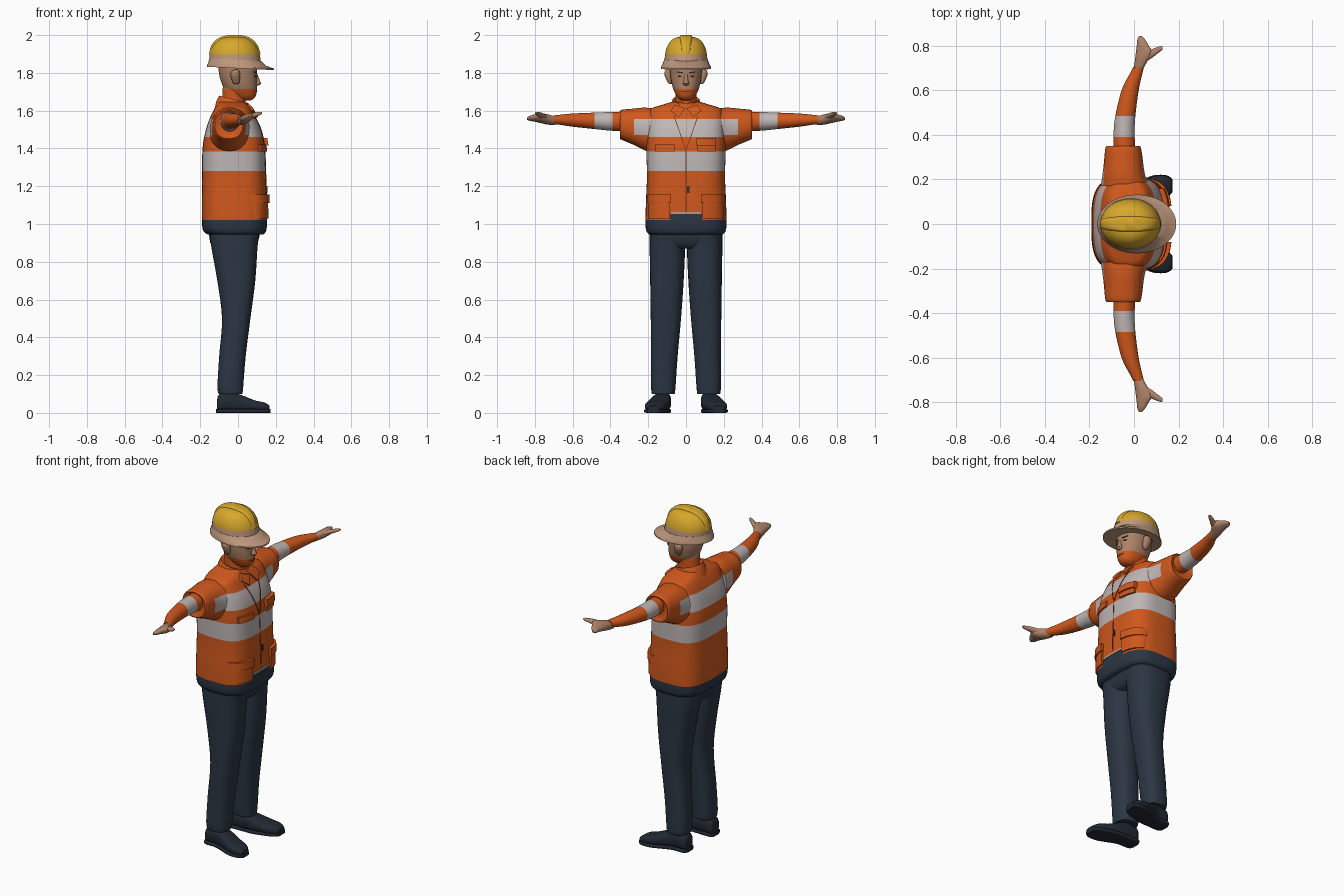
import bpy, bmesh, math
from mathutils import Vector
from mathutils.bvhtree import BVHTree

cube = bpy.data.objects.get("Cube")
if cube:
    bpy.data.objects.remove(cube)


def material(name, *rgb):
    color = [(c / 255) ** 2.2 for c in rgb] + [1]
    mat = bpy.data.materials.new(name)
    mat.use_nodes = True
    mat.diffuse_color = color
    mat.node_tree.nodes["Principled BSDF"].inputs["Base Color"].default_value = color
    return mat


orange = material("orange cloth", 206, 88, 34)
seam = material("dark orange seam", 120, 50, 24)
silver = material("reflective grey", 190, 181, 180)
navy = material("navy cloth", 47, 57, 69)
black = material("dark shoe leather", 39, 45, 54)
skin = material("skin", 172, 130, 103)
tan = material("tan helmet rim", 190, 151, 124)
yellow = material("yellow helmet", 214, 166, 47)
brown = material("dark brown", 62, 46, 40)


def finish(name, bm, mats, cuts=(), rule=None, angle=45):
    """Cut along colour borders, paint by rule, and return a surface lookup."""
    for axis, value in cuts:
        normal = Vector((0, 0, 0))
        normal[axis] = 1
        bmesh.ops.bisect_plane(bm, geom=bm.verts[:] + bm.edges[:] + bm.faces[:],
                               plane_co=normal * value, plane_no=normal)
    bmesh.ops.recalc_face_normals(bm, faces=bm.faces)
    if rule:
        for face in bm.faces:
            face.material_index = int(rule(face.calc_center_median()))
    mesh = bpy.data.meshes.new(name)
    bm.to_mesh(mesh)
    for mat in mats:
        mesh.materials.append(mat)
    mesh.shade_smooth()
    mesh.set_sharp_from_angle(angle=math.radians(angle))
    bpy.context.collection.objects.link(bpy.data.objects.new(name, mesh))
    tree = BVHTree.FromBMesh(bm)
    bm.free()
    return tree


def spline(rings, steps):
    """Smooth the ring sizes between the given stations."""
    out = []
    for i in range(len(rings) - 1):
        p = [rings[max(0, min(len(rings) - 1, i + k))] for k in (-1, 0, 1, 2)]
        for s in range(steps):
            t = s / steps
            out.append([b + t / 2 * (c - a + t * (2 * a - 5 * b + 4 * c - d
                        + t * (3 * (b - c) + d - a))) for a, b, c, d in zip(*p)])
    return out + [rings[-1]]


def loft(name, axis, rings, *mats, power=2, sides=32, steps=4, side=1,
         warp=None, cuts=(), rule=None):
    """Skin rings of (station, low, high, low, high) along an axis."""
    bm = bmesh.new()
    loops = []
    for t, a0, a1, b0, b1 in spline(rings, steps):
        loop = []
        for k in range(sides):
            angle = math.tau * (k + 0.5) / sides
            c, s = [math.copysign(abs(v) ** (2 / power), v)
                    for v in (math.cos(angle), math.sin(angle))]
            a = (a0 + a1 + c * (a1 - a0)) / 2
            b = (b0 + b1 + s * (b1 - b0)) / 2
            co = Vector({"x": (t, a, b), "y": (a, t, b), "z": (a, b, t)}[axis])
            if warp:
                co.z += warp(co)
            co.y *= side
            loop.append(bm.verts.new(co))
        loops.append(loop)
    for low, high in zip(loops, loops[1:]):
        for k in range(sides):
            j = (k + 1) % sides
            bm.faces.new((low[k], low[j], high[j], high[k]))
    bm.faces.new(loops[0])
    bm.faces.new(loops[-1])
    return finish(name, bm, mats, cuts, rule)


def sym(rows):
    """Expand (station, low, high, half width) to full rings."""
    return [(t, a, b, -w, w) for t, a, b, w in rows]


def patch(name, tree, corners, depth, mat, n=8):
    """Lay a four-cornered (y, z) panel on the front of a surface."""
    bm = bmesh.new()
    p = [Vector(c) for c in corners]
    grid = []
    for i in range(n + 1):
        row = []
        for j in range(n + 1):
            q = p[0].lerp(p[1], i / n).lerp(p[3].lerp(p[2], i / n), j / n)
            hit = tree.ray_cast(Vector((1, q.x, q.y)), Vector((-1, 0, 0)))[0]
            row.append(bm.verts.new((hit.x if hit else 0, q.x, q.y)))
        grid.append(row)
    for i in range(n):
        for j in range(n):
            bm.faces.new((grid[i][j], grid[i + 1][j], grid[i + 1][j + 1], grid[i][j + 1]))
    top = bmesh.ops.extrude_face_region(bm, geom=bm.faces[:])["geom"]
    bmesh.ops.translate(bm, vec=(depth, 0, 0),
                        verts=[v for v in top if isinstance(v, bmesh.types.BMVert)])
    finish(name, bm, [mat], angle=35)


def panel(name, tree, y0, y1, z0, z1, depth, mat):
    patch(name, tree, [(y0, z0), (y1, z0), (y1, z1), (y0, z1)], depth, mat)


# Jacket with reflective bands and dark hem
def jacket_color(c):
    if c.z < 1.02 or (c.z < 1.055 and c.x > 0 and abs(c.y) < 0.085):
        return 2
    return 1.28 < c.z < 1.385 or 1.46 < c.z < 1.555


jacket = loft("jacket", "z", sym([
    (.945, -.16, .135, .195), (.975, -.188, .152, .213), (1.1, -.192, .153, .213),
    (1.25, -.19, .148, .207), (1.4, -.188, .142, .21), (1.5, -.17, .122, .205),
    (1.57, -.145, .09, .2), (1.61, -.125, .068, .185), (1.63, -.112, .052, .13),
    (1.645, -.1, .035, .08)]), orange, silver, navy, power=3.2, sides=56,
    cuts=[(2, z) for z in (1.02, 1.055, 1.28, 1.385, 1.46, 1.555)] + [(1, -.085), (1, .085)],
    rule=jacket_color)

# Front seams, zip and hem lining
panel("front_seam", jacket, -.002, .002, 1.06, 1.4, .002, seam)
panel("zip_pull", jacket, .006, .018, 1.165, 1.2, .006, brown)
panel("hem_lining", jacket, -.08, .08, 1.052, 1.064, .003, tan)
panel("chest_pocket", jacket, .06, .155, 1.385, 1.435, .012, orange)
panel("chest_pocket_flap", jacket, .055, .16, 1.415, 1.455, .022, orange)
panel("plain_pocket_flap", jacket, -.165, -.06, 1.385, 1.42, .01, orange)

# Collar and neck
loft("collar", "z", sym([(1.585, -.125, .08, .095), (1.63, -.115, .065, .082),
     (1.662, -.1, .055, .07), (1.656, -.09, .045, .06)]), orange, steps=1,
     warp=lambda c: -.25 * (c.x + .03))
loft("neck", "z", sym([(1.58, -.09, .05, .06), (1.65, -.085, .04, .055),
     (1.74, -.08, .04, .058)]), orange, skin, cuts=[(2, 1.715)], rule=lambda c: c.z > 1.715)

# Head with a covered jaw
head = loft("head", "z", sym([
    (1.655, .01, .07, .025), (1.67, -.03, .09, .045), (1.7, -.065, .1, .062),
    (1.74, -.085, .101, .075), (1.79, -.1, .1, .083), (1.85, -.105, .1, .086),
    (1.9, -.1, .085, .08)]), orange, skin, power=2.2, cuts=[(2, 1.715)],
    rule=lambda c: c.z > 1.715)
loft("nose", "z", sym([(1.8, .085, .1, .008), (1.76, .085, .116, .012),
     (1.743, .085, .123, .017), (1.733, .085, .108, .011)]), skin, sides=12, steps=2)
panel("mouth", head, -.024, .024, 1.7, 1.704, .002, seam)

# Hard hat: shell, raised ridge and brim
loft("helmet_shell", "z", sym([
    (1.835, -.152, .125, .116), (1.9, -.15, .115, .111), (1.94, -.137, .1, .1),
    (1.97, -.112, .075, .08), (1.987, -.08, .045, .052), (1.993, -.04, .005, .015)]),
    tan, yellow, cuts=[(2, 1.898)], rule=lambda c: c.z > 1.898)
loft("helmet_ridge", "z", sym([
    (1.898, -.154, .12, .035), (1.94, -.144, .107, .036), (1.972, -.12, .083, .036),
    (1.992, -.085, .05, .034), (2, -.045, .01, .028)]), yellow, power=3.5)
loft("helmet_brim", "z", sym([
    (1.87, -.152, .122, .115), (1.845, -.158, .15, .125), (1.832, -.165, .19, .132),
    (1.824, -.165, .19, .132), (1.828, -.15, .12, .11)]), tan, sides=48, steps=1,
    warp=lambda c: -.05 * c.x)

# Hips under the jacket
loft("hips", "z", sym([(.87, -.12, .08, .15), (.9, -.148, .105, .185),
     (.97, -.155, .12, .195)]), navy, power=2.8, steps=2)

for s, label in ((1, "left"), (-1, "right")):
    # Face details
    patch(label + "_brow", head, [(s * .016, 1.797), (s * .05, 1.802), (s * .05, 1.808),
          (s * .016, 1.804)], .003, brown)
    patch(label + "_eye", head, [(s * .02, 1.781), (s * .034, 1.776), (s * .046, 1.782),
          (s * .034, 1.789)], .002, brown)
    loft(label + "_ear", "z", [
        (1.74, -.02, .0, .075, .088), (1.75, -.028, .008, .075, .097),
        (1.785, -.04, .012, .075, .113), (1.808, -.034, .008, .078, .113),
        (1.818, -.02, .0, .08, .1)], skin, sides=16, side=s)

    # Collar wings, lapel seams and hip pockets
    patch(label + "_collar_wing", jacket, [(s * .004, 1.612), (s * .038, 1.565),
          (s * .082, 1.6), (s * .06, 1.632)], .014, orange)
    patch(label + "_lapel_seam", jacket, [(s * .002, 1.4), (s * .006, 1.4),
          (s * .066, 1.575), (s * .062, 1.575)], .003, seam)
    panel(label + "_hip_pocket", jacket, s * .085, s * .2, 1.03, 1.12, .01, orange)
    panel(label + "_hip_pocket_flap", jacket, s * .08, s * .203, 1.11, 1.155, .018, orange)

    # Short outer sleeve with the chest band carried across
    loft(label + "_sleeve", "y", [
        (.17, -.15, .07, 1.375, 1.612), (.22, -.142, .05, 1.39, 1.617),
        (.28, -.135, .041, 1.42, 1.611), (.335, -.13, .033, 1.443, 1.606),
        (.35, -.123, .026, 1.452, 1.6), (.343, -.105, .01, 1.475, 1.59)],
        orange, silver, power=2.3, steps=2, side=s,
        cuts=[(2, 1.47), (2, 1.555), (1, s * .275), (0, -.04)],
        rule=lambda c: 1.47 < c.z < 1.555 and abs(c.y) < .275
        and (c.x > -.04 or abs(c.y) < .24))

    # Arm with a reflective band
    loft(label + "_arm", "y", [
        (.3, -.092, .008, 1.488, 1.596), (.4, -.092, .003, 1.494, 1.593),
        (.48, -.085, .006, 1.502, 1.59), (.6, -.056, .021, 1.515, 1.585),
        (.68, -.016, .039, 1.527, 1.577), (.705, -.004, .045, 1.53, 1.574)],
        orange, silver, side=s, cuts=[(1, s * .39), (1, s * .485)],
        rule=lambda c: .39 < abs(c.y) < .485)

    # Hand and thumb
    def tilt(c):
        return .3 * (c.x - .045)
    loft(label + "_hand", "y", [
        (.69, -.004, .038, 1.533, 1.575), (.73, .003, .06, 1.532, 1.582),
        (.77, .008, .082, 1.538, 1.583), (.8, .012, .066, 1.546, 1.58),
        (.825, .014, .052, 1.551, 1.575), (.843, .022, .036, 1.557, 1.567)],
        skin, power=2.4, sides=20, side=s, warp=tilt)
    loft(label + "_thumb", "x", [
        (.035, .715, .77, 1.54, 1.575), (.08, .745, .785, 1.55, 1.577),
        (.115, .772, .798, 1.555, 1.573), (.128, .782, .797, 1.56, 1.568)],
        skin, sides=14, side=s, warp=tilt)

    # Trouser leg
    loft(label + "_leg", "z", [
        (.96, -.15, .115, .004, .193), (.88, -.142, .104, .004, .193),
        (.7, -.11, .092, .012, .19), (.5, -.085, .066, .026, .187),
        (.3, -.1, .041, .044, .185), (.14, -.109, .028, .055, .185),
        (.1, -.103, .024, .06, .181)], navy, power=2.5, side=s)

    # Shoe and sole
    loft(label + "_shoe", "x", [
        (-.112, .1, .145, .012, .06), (-.098, .083, .168, .008, .1),
        (-.03, .078, .175, .008, .108), (.03, .083, .194, .008, .09),
        (.09, .098, .215, .008, .066), (.14, .116, .217, .008, .055),
        (.168, .14, .203, .012, .038)], black, power=2.7, sides=24, side=s)
    loft(label + "_sole", "x", [
        (-.116, .1, .15, 0, .02), (-.1, .08, .172, 0, .02), (-.03, .08, .175, 0, .02),
        (.03, .082, .197, 0, .02), (.09, .096, .219, 0, .02), (.145, .116, .219, 0, .02),
        (.172, .142, .203, 0, .02)], black, power=6, sides=24, side=s)
